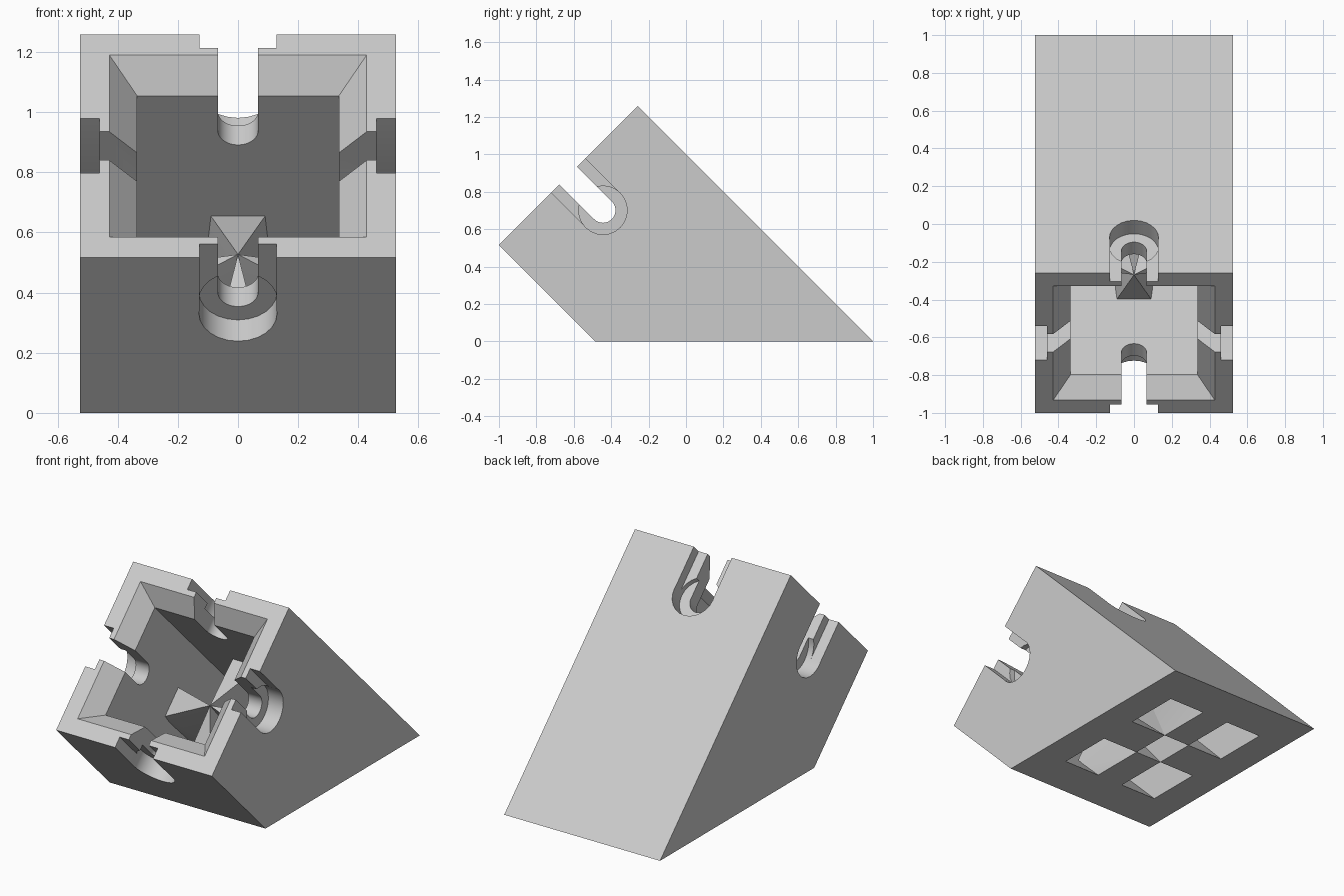
import bpy, bmesh, math
from mathutils import Matrix, Vector

cube = bpy.data.objects.get("Cube")
if cube:
    bpy.data.objects.remove(cube, do_unlink=True)

HALF = 0.525     # outer half width of the square tube
BORE = 0.335     # inner half width
FIN = 0.09       # half width of a fin
SLOT_Z = -0.263  # centre of the slot's round end
TILT = Matrix.Translation((0, -0.63, 0.8875)) @ Matrix.Rotation(math.pi / 4, 4, 'X')

grey = bpy.data.materials.new("light grey")
grey.use_nodes = True
grey.diffuse_color = (0.6, 0.6, 0.6, 1)
grey.node_tree.nodes["Principled BSDF"].inputs["Base Color"].default_value = (0.6, 0.6, 0.6, 1)


def floor_z(y):
    """Depth along the tube at which the level base cuts it."""
    return -0.8875 * math.sqrt(2) - y


def finish(name, bm, side=0):
    """Turn to one of four sides, tilt the tube, and make an object."""
    bm.transform(TILT @ Matrix.Rotation(side * math.pi / 2, 4, 'Z'))
    bmesh.ops.recalc_face_normals(bm, faces=bm.faces)
    mesh = bpy.data.meshes.new(name)
    bm.to_mesh(mesh)
    bm.free()
    mesh.materials.append(grey)
    obj = bpy.data.objects.new(name, mesh)
    bpy.context.collection.objects.link(obj)
    return obj


def loft(name, rings, side=0):
    """Solid joining rings of equal point count."""
    bm = bmesh.new()
    rows = [[bm.verts.new(p) for p in ring] for ring in rings]
    for a, b in zip(rows, rows[1:]):
        for i in range(len(a)):
            j = (i + 1) % len(a)
            bm.faces.new((a[i], a[j], b[j], b[i]))
    bm.faces.new(rows[0])
    bm.faces.new(rows[-1])
    return finish(name, bm, side)


def square(half, z):
    return [(x * half, y * half, z) for x, y in ((-1, -1), (1, -1), (1, 1), (-1, 1))]


def combine(target, tool, operation):
    mod = target.modifiers.new(tool.name, 'BOOLEAN')
    mod.operation = operation
    mod.solver = 'EXACT'
    mod.object = tool
    tool.hide_render = True
    bpy.context.view_layer.objects.active = target
    bpy.ops.object.modifier_apply(modifier=mod.name)
    bpy.data.objects.remove(tool, do_unlink=True)


def slot_cutter(name, radius, inner, side, is_open=True):
    """U-shaped (or round) prism cutting a wall from outside to depth inner."""
    steps = 24
    if is_open:
        arc = [math.pi + math.pi * i / steps for i in range(steps + 1)]
    else:
        arc = [2 * math.pi * i / steps for i in range(steps)]
    outline = [(radius * math.cos(a), SLOT_Z + radius * math.sin(a)) for a in arc]
    if is_open:
        outline += [(radius, 0.1), (-radius, 0.1)]
    return loft(name, [[(x, y, z) for x, z in outline] for y in (inner, 0.7)], side)


# Square tube with a slanting foot
profile = [(-HALF, 0), (HALF, 0), (HALF, floor_z(HALF)), (-HALF, floor_z(-HALF))]
body = loft("tube_body", [[(x, y, z) for y, z in profile] for x in (-HALF, HALF)])

# Bore with a chamfered mouth
combine(body, loft("bore_cutter", [square(0.4745, 0.05), square(BORE, -0.1),
                                   square(BORE, -2.5)]), 'DIFFERENCE')

# Stepped screw slot in each wall
for side in range(4):
    combine(body, slot_cutter("wide_slot", 0.128, 0.46, side), 'DIFFERENCE')
    combine(body, slot_cutter("head_pocket", 0.13, 0.425, side, False), 'DIFFERENCE')
    combine(body, slot_cutter("narrow_slot", 0.067, 0.2, side), 'DIFFERENCE')

# Four tapered fins that meet at a point on the tube's axis
APEX = Vector((0, 0, -0.51))
for side in range(4):
    turn = Matrix.Rotation(side * math.pi / 2, 3, 'Z')
    bm = bmesh.new()
    bm.verts.new(APEX)
    for s in (-1, 1):
        bm.verts.new(APEX.lerp(Vector((s * FIN, BORE, -0.665)), 1.1))
        for y in (FIN, BORE + 0.0335):
            depth = floor_z((turn @ Vector((s * FIN, y, 0))).y)
            bm.verts.new((s * FIN, y, depth))
    bmesh.ops.convex_hull(bm, input=bm.verts)
    combine(body, finish("fin", bm, side), 'UNION')

# Smooth the round slot ends, keep the edges sharp
bpy.ops.object.select_all(action='DESELECT')
body.select_set(True)
bpy.context.view_layer.objects.active = body
bpy.ops.object.shade_smooth_by_angle(angle=math.radians(20))
